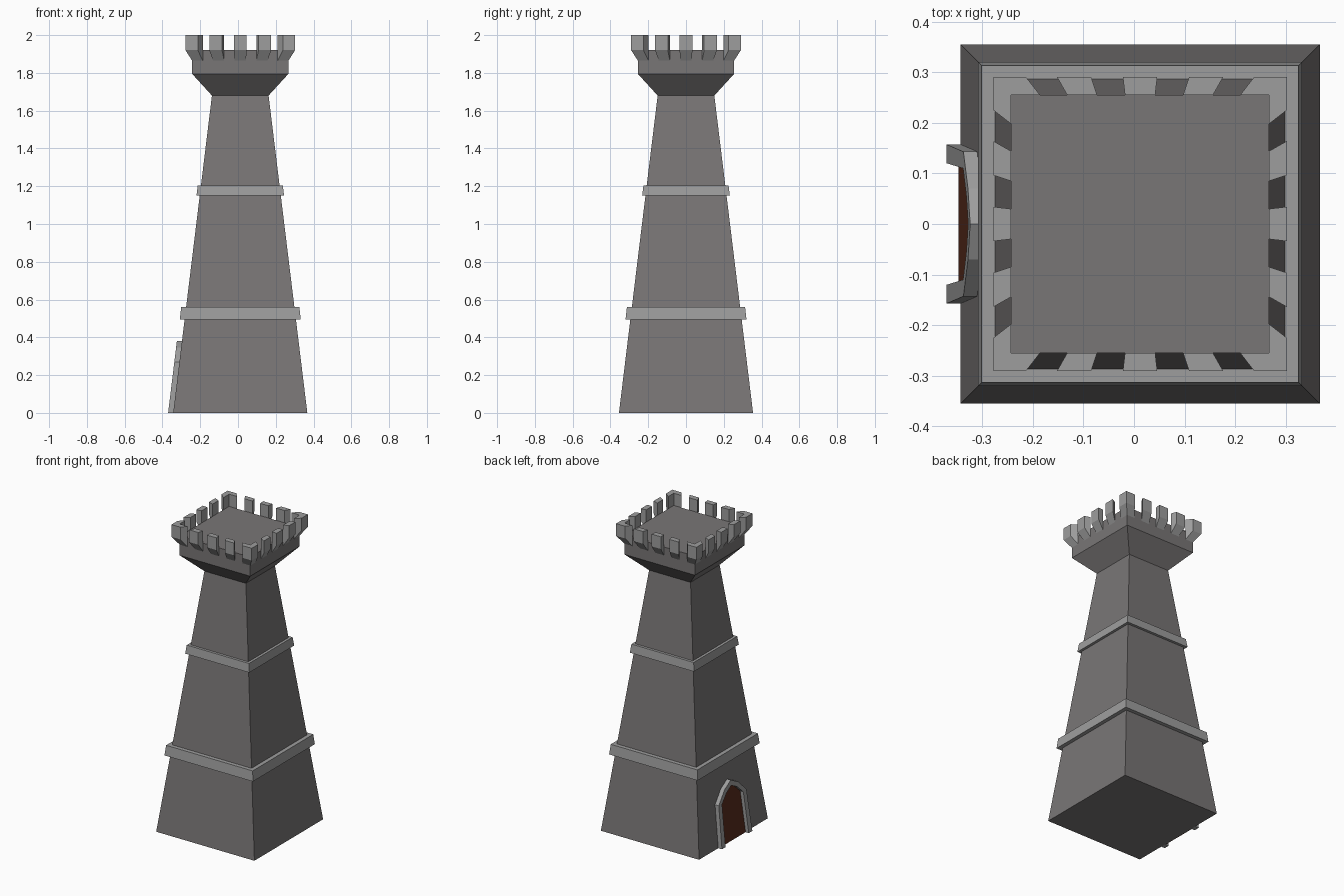
import bpy, bmesh
from mathutils import Matrix

if "Cube" in bpy.data.objects:
    bpy.data.objects.remove(bpy.data.objects["Cube"])

CX = 0.012          # tower axis, shifted so the door frame stays in bounds
LEAN = 0.122        # inward lean of the walls per unit of height


def material(name, colour):
    m = bpy.data.materials.new(name)
    m.diffuse_color = (*colour, 1)
    m.use_nodes = True
    m.node_tree.nodes["Principled BSDF"].inputs["Base Color"].default_value = m.diffuse_color
    return m


STONE = material("dark_stone", (0.19, 0.18, 0.18))
TRIM = material("light_stone", (0.34, 0.34, 0.34))
WOOD = material("door_wood", (0.10, 0.025, 0.012))


def finish(bm, name, mat):
    bmesh.ops.recalc_face_normals(bm, faces=bm.faces)
    me = bpy.data.meshes.new(name)
    bm.to_mesh(me)
    bm.free()
    me.materials.append(mat)
    ob = bpy.data.objects.new(name, me)
    bpy.context.collection.objects.link(ob)
    return ob


def bridge(bm, loops, closed):
    """Skin a list of vertex loops; cap the ends when the path is open."""
    rings = [[bm.verts.new(p) for p in loop] for loop in loops]
    n = len(rings[0])
    pairs = list(zip(rings, rings[1:]))
    if closed:
        pairs.append((rings[-1], rings[0]))
    for a, b in pairs:
        for i in range(n):
            j = (i + 1) % n
            bm.faces.new((a[i], a[j], b[j], b[i]))
    if not closed:
        bm.faces.new(rings[0])
        bm.faces.new(rings[-1])


def sweep(bm, profile, path, closed=False):
    """Sweep an (r, z) profile along a path on the unit square."""
    bridge(bm, [[(CX + r * u, r * v, z) for r, z in profile] for u, v in path], closed)


SQUARE = [(1, -1), (1, 1), (-1, 1), (-1, -1)]

# Tapered shaft with flared head and flat roof
bm = bmesh.new()
levels = [(0.355, 0), (0.15, 1.68), (0.255, 1.795), (0.255, 1.92)]
bridge(bm, [[(CX + r * u, r * v, z) for u, v in SQUARE] for r, z in levels], False)
finish(bm, "tower_shaft", STONE)

# Two string-course bands around the shaft
for name, z0, z1, r0, r1 in [("lower_band", 0.495, 0.56, 0.32, 0.313),
                             ("upper_band", 1.15, 1.205, 0.232, 0.225)]:
    bm = bmesh.new()
    wall = [0.355 - LEAN * z for z in (z0, z1)]
    sweep(bm, [(wall[0], z0), (r0, z0), (r1, z1), (wall[1], z1)], SQUARE, True)
    finish(bm, name, TRIM)

# Battlements: three merlons per side plus L-shaped corners
merlon = [(0.255, 1.865), (0.29, 1.92), (0.29, 2.0), (0.255, 2.0)]
paths = [[(1, a), (1, b)] for a, b in [(-0.565, -0.333), (-0.117, 0.117), (0.333, 0.565)]]
paths.append([(1, 0.776), (1, 1), (0.776, 1)])
bm = bmesh.new()
for k in range(4):
    for path in paths:
        for _ in range(k):
            path = [(-v, u) for u, v in path]
        sweep(bm, merlon, path)
finish(bm, "battlements", TRIM)

# Pointed door frame leaning with the left wall
half_out = [(0.157, 0), (0.143, 0.27), (0.07, 0.345)]
half_in = [(0.12, 0), (0.11, 0.265), (0.055, 0.318)]


def arch(half, apex):
    return half + [(0, apex)] + [(-y, z) for y, z in reversed(half)]


outer, inner = arch(half_out, 0.38), arch(half_in, 0.347)
bm = bmesh.new()
bridge(bm, [[(x + LEAN * z, y, z) for x, (y, z) in
             ((-0.343, o), (-0.37, o), (-0.37, i), (-0.343, i))]
            for o, i in zip(outer, inner)], False)
finish(bm, "door_frame", TRIM)

# Wooden door panel just proud of the wall
bm = bmesh.new()
bridge(bm, [[(x + LEAN * z, y, z) for y, z in inner] for x in (-0.347, -0.342)], False)
finish(bm, "door_panel", WOOD)
